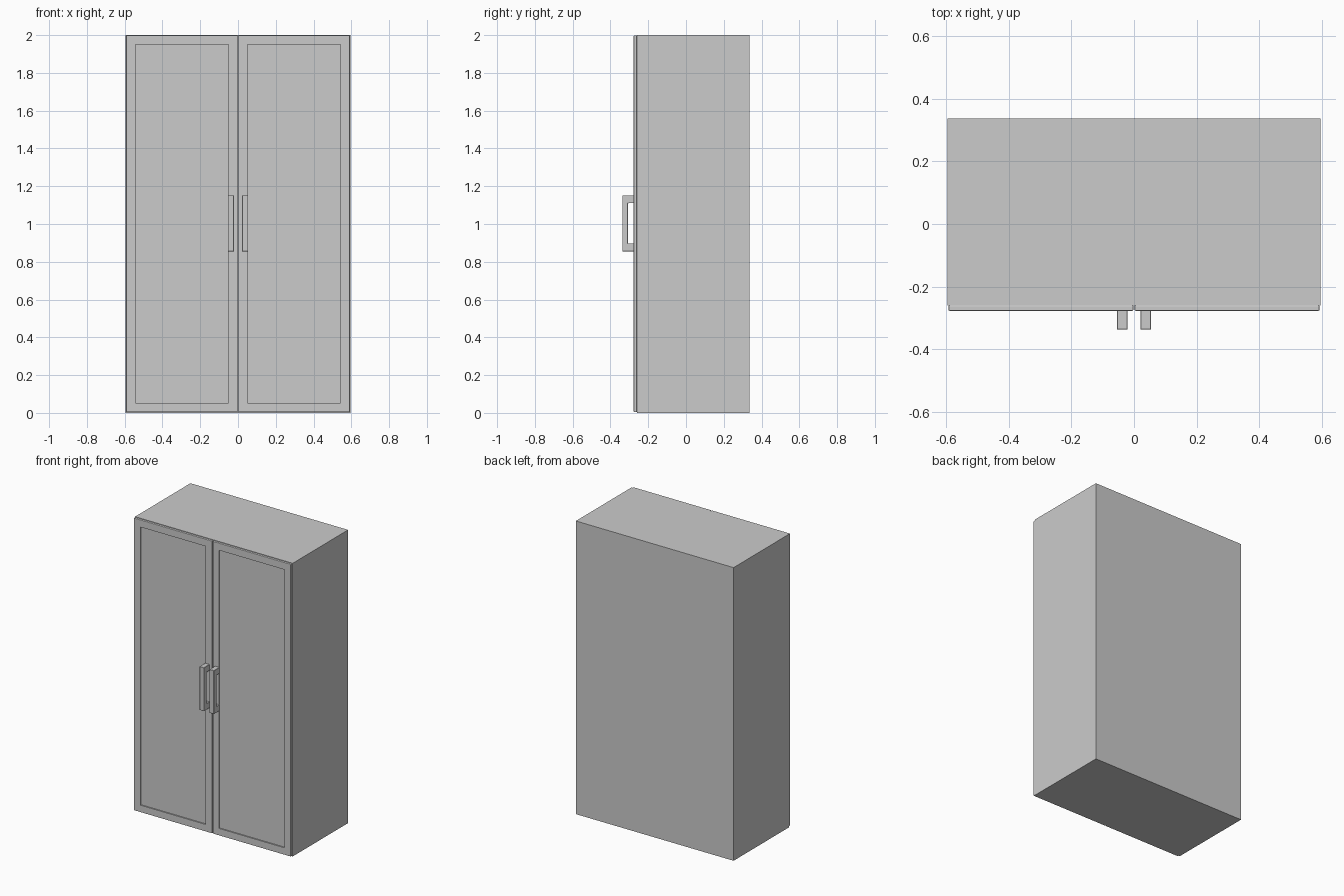
import bpy, bmesh
from mathutils import Vector

if "Cube" in bpy.data.objects:
    bpy.data.objects.remove(bpy.data.objects["Cube"])

HALF_W, BACK, CARCASS_FRONT, DOOR_FRONT = 0.595, 0.337, -0.260, -0.277


def box_mesh(lo, hi, bevel=0.0, segments=2):
    lo, hi = Vector(lo), Vector(hi)
    bm = bmesh.new()
    bmesh.ops.create_cube(bm, size=1)
    bmesh.ops.scale(bm, vec=hi - lo, verts=bm.verts)
    bmesh.ops.translate(bm, vec=(lo + hi) / 2, verts=bm.verts)
    if bevel:
        bmesh.ops.bevel(bm, geom=bm.edges[:], offset=bevel, segments=segments,
                        profile=0.5, affect='EDGES')
    return bm


def finish(bm, name):
    bmesh.ops.recalc_face_normals(bm, faces=bm.faces)
    mesh = bpy.data.meshes.new(name)
    bm.to_mesh(mesh)
    bm.free()
    ob = bpy.data.objects.new(name, mesh)
    bpy.context.collection.objects.link(ob)
    return ob


# Carcass
finish(box_mesh((-HALF_W, CARCASS_FRONT, 0), (HALF_W, BACK, 2)), "cabinet_body")


# Door with rounded edges and a recessed centre panel
def door(name, x0, x1):
    bevel = 0.003
    bm = box_mesh((x0, DOOR_FRONT, 0.004), (x1, CARCASS_FRONT, 1.998), bevel)
    front = min(bm.faces, key=lambda f: f.calc_center_median().y)
    bmesh.ops.inset_region(bm, faces=[front], thickness=0.067 - bevel)
    panel = bmesh.ops.extrude_discrete_faces(bm, faces=[front])["faces"][0]
    bmesh.ops.translate(bm, vec=(0, 0.008, 0), verts=panel.verts)
    finish(bm, name)


# U-shaped pull handle, a side profile extruded across its width
def handle(name, x0, x1):
    front, inner, base = -0.337, -0.307, DOOR_FRONT + 0.001
    profile = [(base, 0.855), (front, 0.855), (front, 1.152), (base, 1.152),
               (base, 1.110), (inner, 1.110), (inner, 0.897), (base, 0.897)]
    bm = bmesh.new()
    face = bm.faces.new([bm.verts.new((x0, y, z)) for y, z in profile])
    top = bmesh.ops.extrude_face_region(bm, geom=[face])["geom"]
    bmesh.ops.translate(bm, vec=(x1 - x0, 0, 0),
                        verts=[g for g in top if isinstance(g, bmesh.types.BMVert)])
    ob = finish(bm, name)
    mod = ob.modifiers.new("edge_softening", 'BEVEL')
    mod.width, mod.segments = 0.0015, 1


for side, s in (("left", -1), ("right", 1)):
    door(side + "_door", *sorted((s * 0.002, s * (HALF_W - 0.003))))
    handle(side + "_handle", *sorted((s * 0.021, s * 0.054)))
